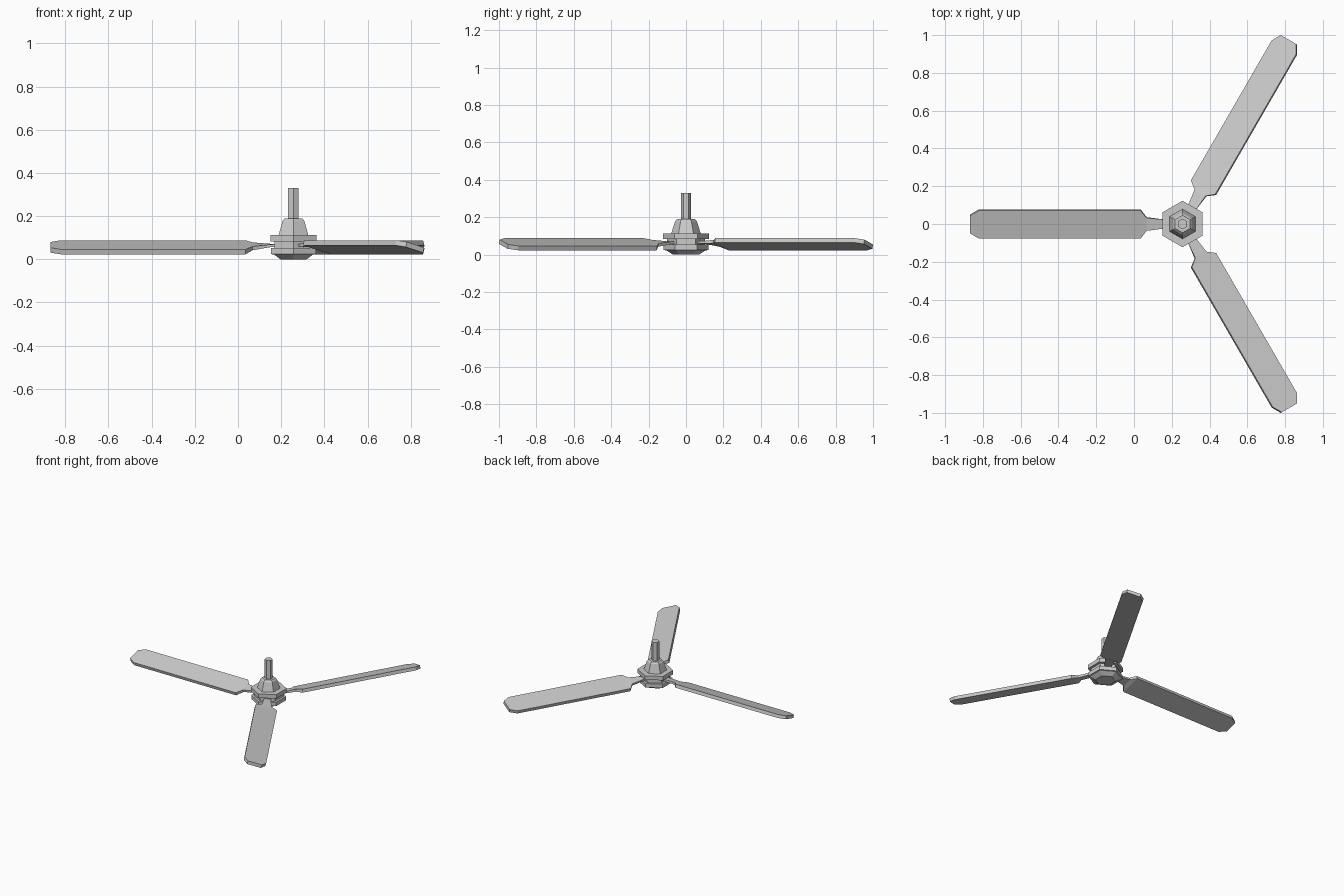
import bpy
from math import sin, cos, radians
from mathutils import Vector

if "Cube" in bpy.data.objects:
    bpy.data.objects.remove(bpy.data.objects["Cube"])

HUB = Vector((0.257, 0, 0))


def make(name, verts, rings, n):
    """Skin consecutive rings of n vertices and cap both ends."""
    faces = [(i * n + k, i * n + (k + 1) % n, (i + 1) * n + (k + 1) % n, (i + 1) * n + k)
             for i in range(rings - 1) for k in range(n)]
    faces += [tuple(reversed(range(n))), tuple(range((rings - 1) * n, rings * n))]
    me = bpy.data.meshes.new(name)
    me.from_pydata(verts, [], faces)
    ob = bpy.data.objects.new(name, me)
    bpy.context.collection.objects.link(ob)
    return ob


def hex_part(name, profile):
    """Six-sided turned part from (radius, z) pairs, corners toward +y and -y."""
    verts = [HUB + Vector((r * cos(radians(90 + 60 * k)), r * sin(radians(90 + 60 * k)), z))
             for r, z in profile for k in range(6)]
    make(name, verts, len(profile), 6)


def blade(name, heading):
    """Blade with its bracket, lofted outward from the hub."""
    d = Vector((cos(radians(heading)), sin(radians(heading)), 0))
    side = Vector((d.y, -d.x, 0))
    up = Vector((0, 0, 1))
    # distance from hub, half width, pitch, thickness, height
    stations = [(0.07, 0.022, 0, 0.013, 0.064),
                (0.107, 0.025, 3, 0.013, 0.064),
                (0.19, 0.035, 15.8, 0.018, 0.060),
                (0.222, 0.077, 15.8, 0.024, 0.0555),
                (1.078, 0.077, 15.8, 0.024, 0.0555),
                (1.126, 0.048, 15.8, 0.024, 0.0555)]
    verts = []
    for dist, h, pitch, t, z in stations:
        a = radians(pitch)
        u = side * cos(a) + up * sin(a)
        n = up * cos(a) - side * sin(a)
        c = HUB + d * dist + up * z
        verts += [c + u * (h * i) + n * (t / 2 * j)
                  for i, j in ((1, -1), (1, 1), (-1, 1), (-1, -1))]
    make(name, verts, len(stations), 4)


# Motor hub: lower cap, core, upper plate, canopy, hanging rod
hex_part("lower_cap", [(0.07, 0), (0.104, 0.022), (0.12, 0.024), (0.12, 0.053)])
hex_part("motor_core", [(0.102, 0.05), (0.102, 0.086)])
hex_part("upper_plate", [(0.123, 0.083), (0.123, 0.113)])
hex_part("canopy", [(0.08, 0.11), (0.058, 0.178), (0.046, 0.19)])
hex_part("hanging_rod", [(0.028, 0.185), (0.028, 0.33)])

# Three blades, evenly spaced
for i, heading in enumerate((180, 60, -60)):
    blade(f"blade_{i + 1}", heading)
